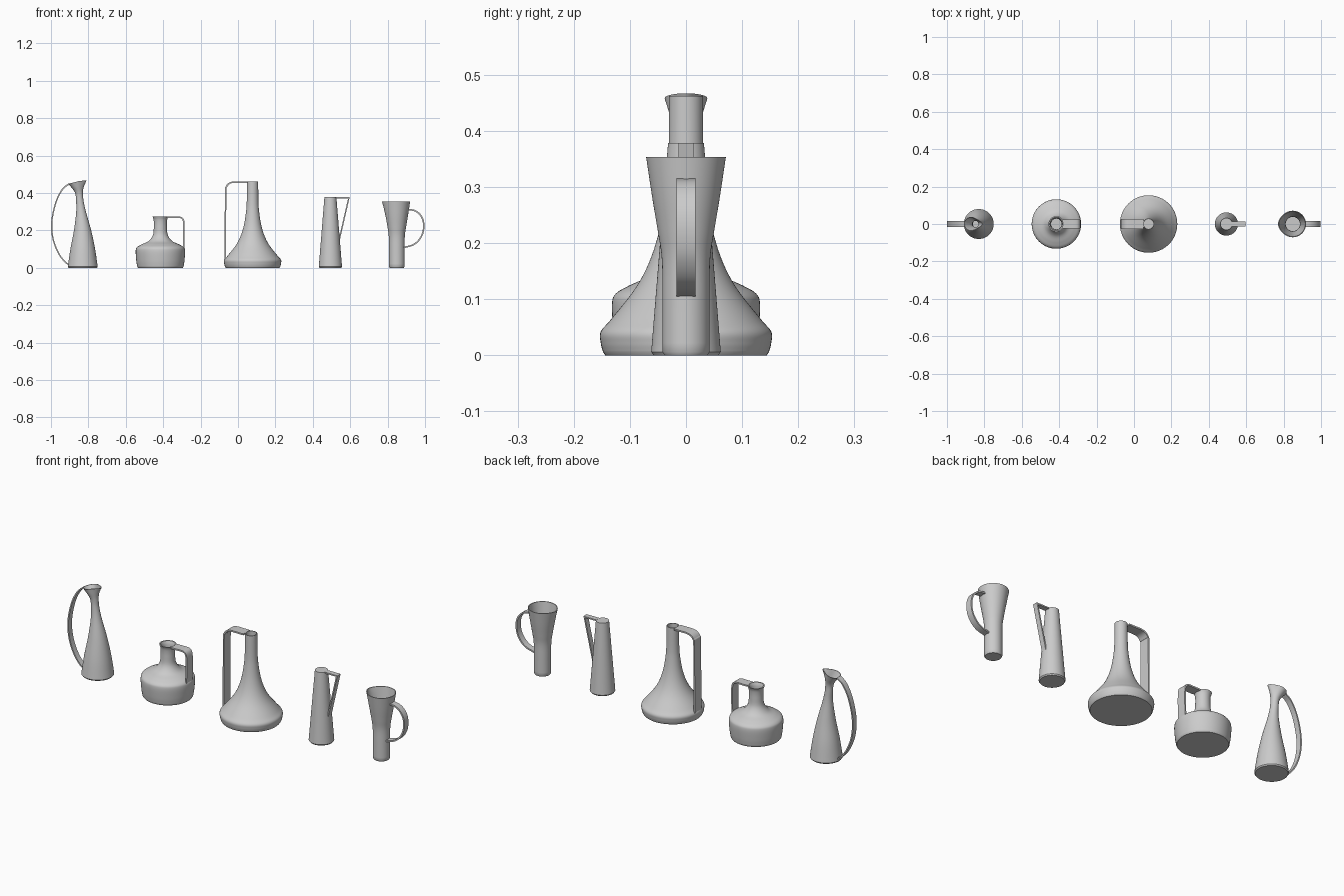
import bpy, bmesh, math
from mathutils import Vector

cube = bpy.data.objects.get("Cube")
if cube:
    bpy.data.objects.remove(cube, do_unlink=True)

clay = bpy.data.materials.new("grey_clay")
clay.use_nodes = True
clay.diffuse_color = (0.6, 0.6, 0.6, 1)
clay.node_tree.nodes["Principled BSDF"].inputs["Base Color"].default_value = (0.6, 0.6, 0.6, 1)


def smooth_path(points, steps):
    """Catmull-Rom curve through the points."""
    pts = [Vector(p) for p in points]
    if steps == 1:
        return pts
    pts = [2 * pts[0] - pts[1]] + pts + [2 * pts[-1] - pts[-2]]
    out = []
    for a, b, c, d in zip(pts, pts[1:], pts[2:], pts[3:]):
        for i in range(steps):
            t = i / steps
            out.append(0.5 * (2 * b + (c - a) * t + (2 * a - 5 * b + 4 * c - d) * t * t
                              + (3 * b - a - 3 * c + d) * t ** 3))
    return out + [pts[-2]]


def finish(name, bm):
    bmesh.ops.recalc_face_normals(bm, faces=bm.faces)
    mesh = bpy.data.meshes.new(name)
    bm.to_mesh(mesh)
    bm.free()
    mesh.materials.append(clay)
    obj = bpy.data.objects.new(name, mesh)
    bpy.context.collection.objects.link(obj)
    bpy.ops.object.select_all(action='DESELECT')
    obj.select_set(True)
    bpy.context.view_layer.objects.active = obj
    bpy.ops.object.shade_smooth_by_angle(angle=math.radians(35))
    return obj


def skin(bm, rings):
    for lo, hi in zip(rings, rings[1:]):
        n = len(lo)
        for i in range(n):
            bm.faces.new((lo[i], lo[(i + 1) % n], hi[(i + 1) % n], hi[i]))
    bm.faces.new(rings[0])
    bm.faces.new(rings[-1])


def vessel(name, profile, steps=6, wall=0.005, spout=None, sides=64):
    """Hollow turned body; profile rows are (centre x, height, radius).
    spout = (direction sign, reach, lift, start height)."""
    outer = smooth_path(profile, steps)
    foot = Vector((outer[0].x, 0, outer[0].z - 0.004))
    inner = [Vector((p.x, p.y, p.z - wall)) for p in reversed(outer) if p.y > 0.012]
    top = outer[-1].y
    bm = bmesh.new()
    rings = []
    for x, z, r in [foot] + outer + inner:
        ring = []
        for i in range(sides):
            a = 2 * math.pi * i / sides
            dx = dz = 0
            if spout:
                sign, reach, lift, start = spout
                rise = max(0, (z - start) / (top - start)) ** 2
                dx = sign * reach * rise * max(0, sign * math.cos(a)) ** 5
                dz = lift * rise * sign * math.cos(a)
            ring.append(bm.verts.new((x + r * math.cos(a) + dx, r * math.sin(a), z + dz)))
        rings.append(ring)
    skin(bm, rings)
    return finish(name, bm)


def strap(name, path, width, steps=6, thick=0.008):
    """Flat band handle following a path of (x, z) in the centre plane."""
    pts = smooth_path([(x, 0, z) for x, z in path], steps)
    bm = bmesh.new()
    rings = []
    for i, p in enumerate(pts):
        into = (p - pts[i - 1]).normalized() if i else None
        away = (pts[i + 1] - p).normalized() if i < len(pts) - 1 else None
        tan = ((into or away) + (away or into)).normalized()
        stretch = 1 / max(0.5, tan.dot(into or away))
        nrm = Vector((-tan.z, 0, tan.x)) * thick / 2 * stretch
        side = Vector((0, width / 2, 0))
        rings.append([bm.verts.new(p + nrm * s + side * t)
                      for s, t in ((1, 1), (1, -1), (-1, -1), (-1, 1))])
    skin(bm, rings)
    return finish(name, bm)


# Leaning pitcher with a pouring lip and a long bow handle
vessel("leaning_pitcher_body",
       [(-0.83, 0.006, 0.08), (-0.83, 0.1, 0.066), (-0.831, 0.2, 0.046),
        (-0.839, 0.3, 0.026), (-0.846, 0.36, 0.02), (-0.85, 0.4, 0.021),
        (-0.862, 0.435, 0.031), (-0.871, 0.458, 0.038)],
       wall=0.003, spout=(1, 0.024, 0.009, 0.4))
strap("leaning_pitcher_handle",
      [(-0.903, 0.449), (-0.938, 0.42), (-0.97, 0.36), (-0.991, 0.28), (-0.996, 0.21),
       (-0.985, 0.14), (-0.958, 0.075), (-0.925, 0.032), (-0.9, 0.014)], 0.03, thick=0.007)

# Squat jug with a short neck and a square-shouldered handle
vessel("squat_jug_body",
       [(-0.415, 0.006, 0.124), (-0.415, 0.04, 0.129), (-0.415, 0.09, 0.132),
        (-0.415, 0.11, 0.125), (-0.415, 0.125, 0.1), (-0.415, 0.143, 0.063),
        (-0.415, 0.175, 0.04), (-0.415, 0.22, 0.035), (-0.415, 0.255, 0.036),
        (-0.415, 0.274, 0.042)], wall=0.006)
strap("squat_jug_handle",
      [(-0.379, 0.27), (-0.345, 0.27), (-0.315, 0.27), (-0.299, 0.265), (-0.291, 0.25),
       (-0.289, 0.225), (-0.289, 0.16), (-0.291, 0.1)], 0.05)

# Tall flask with a wide foot and a full-height handle
vessel("tall_flask_body",
       [(0.078, 0.006, 0.148), (0.078, 0.022, 0.152), (0.078, 0.042, 0.152),
        (0.078, 0.065, 0.133), (0.078, 0.12, 0.09), (0.078, 0.17, 0.064),
        (0.078, 0.23, 0.046), (0.078, 0.3, 0.035), (0.078, 0.36, 0.031),
        (0.078, 0.462, 0.03)], wall=0.004)
strap("tall_flask_handle",
      [(0.051, 0.458), (0.02, 0.458), (-0.02, 0.458), (-0.045, 0.452), (-0.061, 0.435),
       (-0.066, 0.41), (-0.067, 0.25), (-0.068, 0.03)], 0.055)

# Slim tapered pitcher with an angular handle
vessel("tapered_pitcher_body",
       [(0.494, 0.006, 0.062), (0.494, 0.378, 0.032)], steps=1, wall=0.004)
strap("tapered_pitcher_handle",
      [(0.522, 0.375), (0.593, 0.375), (0.541, 0.148)], 0.027, steps=1, thick=0.007)

# Flared beaker with a small lip and a rounded handle
vessel("flared_beaker_body",
       [(0.849, 0.006, 0.042), (0.849, 0.1, 0.042), (0.849, 0.17, 0.043),
        (0.849, 0.22, 0.05), (0.849, 0.28, 0.06), (0.849, 0.353, 0.071)],
       wall=0.004, spout=(-1, 0.008, 0, 0.24))
strap("flared_beaker_handle",
      [(0.911, 0.311), (0.943, 0.306), (0.97, 0.288), (0.988, 0.258), (0.993, 0.22),
       (0.985, 0.178), (0.962, 0.142), (0.93, 0.12), (0.888, 0.109)], 0.034)
